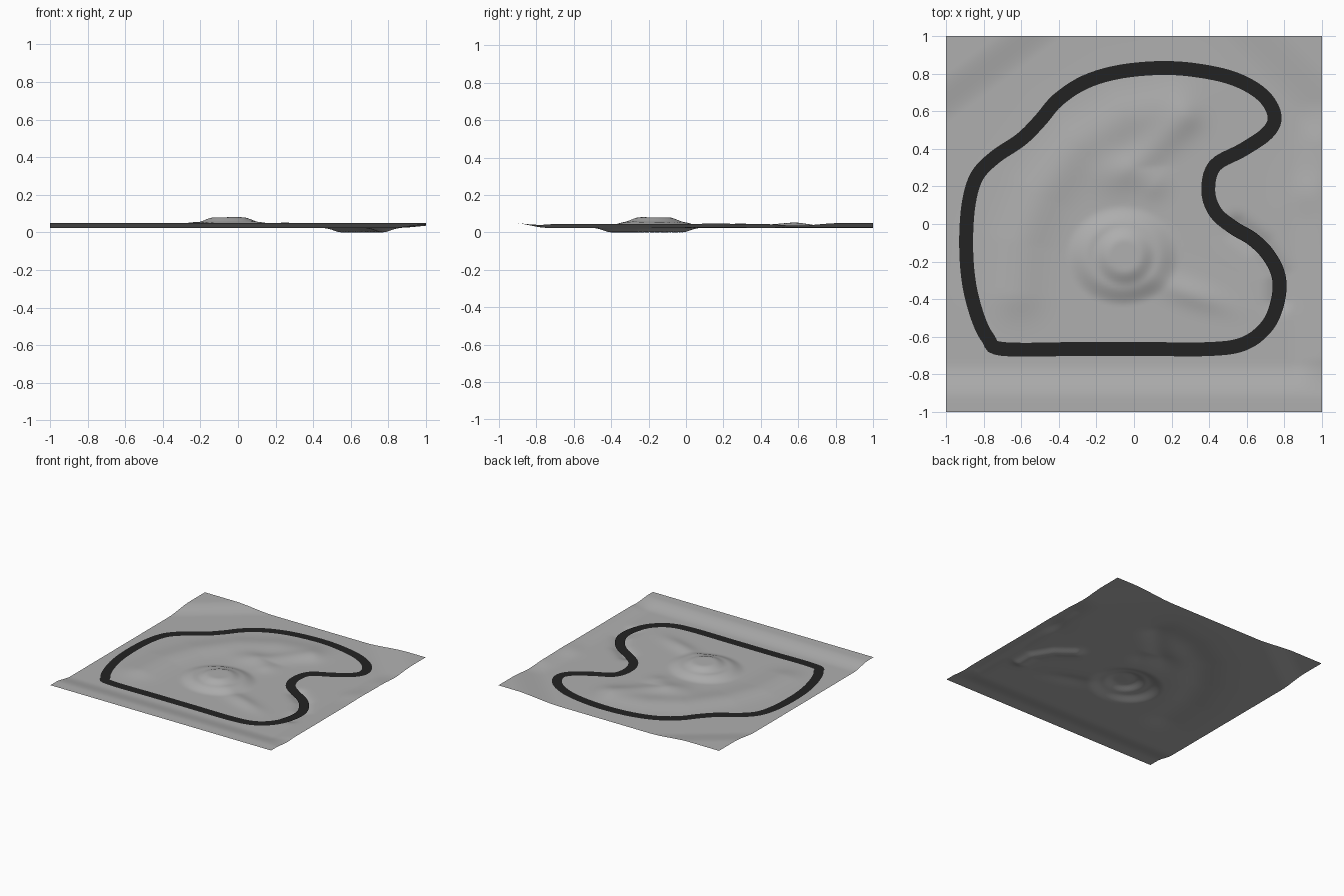
import bpy, bmesh, math
from mathutils import Vector

if "Cube" in bpy.data.objects:
    bpy.data.objects.remove(bpy.data.objects["Cube"])

BASE = 0.030      # level ground the track lies on


def material(name, rgb):
    m = bpy.data.materials.new(name)
    m.diffuse_color = (*rgb, 1)
    m.use_nodes = True
    m.node_tree.nodes["Principled BSDF"].inputs["Base Color"].default_value = m.diffuse_color
    return m


def step(a, b, t):
    t = max(0.0, min(1.0, (t - a) / (b - a)))
    return t * t * (3 - 2 * t)


def blob(x, y, cx, cy, rx, ry, ang=0.0):
    c, s = math.cos(ang), math.sin(ang)
    u, v = (x - cx) * c + (y - cy) * s, (y - cy) * c - (x - cx) * s
    return math.exp(-(u / rx) ** 2 - (v / ry) ** 2)


def path_dist(x, y, pts):
    best = 9.0
    for (ax, ay), (bx, by) in zip(pts, pts[1:]):
        dx, dy = bx - ax, by - ay
        t = max(0, min(1, ((x - ax) * dx + (y - ay) * dy) / (dx * dx + dy * dy)))
        best = min(best, math.hypot(x - ax - t * dx, y - ay - t * dy))
    return best


CRESCENT = [(0.22, 0.62), (-0.05, 0.57), (-0.3, 0.42), (-0.5, 0.16), (-0.6, -0.1), (-0.62, -0.36)]
SPUR = [(0.1, 0.22), (0.0, 0.3), (0.12, 0.42), (0.27, 0.56)]
TRENCH = [(0.55, -0.02), (0.68, -0.12), (0.77, -0.27), (0.77, -0.4)]


def height(x, y):
    z = BASE
    # central terraced hill with a tail to the right
    d = math.hypot((x + 0.06) / 0.29, (y + 0.17) / 0.255)
    z += 0.030 * step(1.05, 0.62, d)
    z += 0.026 * step(1.0, 0.45, math.hypot(x + 0.05, y + 0.17) / 0.17)
    z += 0.016 * blob(x, y, 0.3, -0.37, 0.2, 0.065, -0.35)
    # crescent ridge and the spur beside it
    z += 0.018 * math.exp(-(path_dist(x, y, CRESCENT) / 0.13) ** 2)
    z += 0.014 * math.exp(-(path_dist(x, y, SPUR) / 0.085) ** 2)
    z += 0.016 * blob(x, y, -0.1, 0.27, 0.12, 0.11)
    # raised outer rim
    z += 0.027 * step(-0.74, -0.93, y)
    z += 0.024 * step(1.28, 1.55, y - 0.75 * x)
    z += 0.020 * step(0.84, 1.0, x) * step(0.66, 0.42, y) * step(-0.9, -0.7, y)
    z += 0.026 * step(1.45, 1.85, x + y)
    z += 0.008 * blob(x, y, 0.92, 0.16, 0.08, 0.1)
    # hollow under the right-hand bend
    z -= 0.024 * math.exp(-(path_dist(x, y, TRENCH) / 0.055) ** 2)
    return z


def add(name, bm, mat):
    bm.normal_update()
    me = bpy.data.meshes.new(name)
    bm.to_mesh(me)
    bm.free()
    me.materials.append(mat)
    for p in me.polygons:
        p.use_smooth = True
    ob = bpy.data.objects.new(name, me)
    bpy.context.collection.objects.link(ob)
    return ob


# ground sheet
bm = bmesh.new()
bmesh.ops.create_grid(bm, x_segments=120, y_segments=120, size=1.0)
for v in bm.verts:
    v.co.z = height(v.co.x, v.co.y)
low = min(v.co.z for v in bm.verts)
add("ground", bm, material("grey ground", (0.43, 0.43, 0.43)))

# race track: smooth closed ribbon through centre-line points
CENTRE = [
    (-0.70, -0.665), (-0.3, -0.665), (0.05, -0.665), (0.41, -0.665), (0.59, -0.635),
    (0.71, -0.54), (0.765, -0.41), (0.77, -0.28), (0.715, -0.165), (0.63, -0.08),
    (0.53, -0.02), (0.435, 0.06), (0.395, 0.175), (0.43, 0.31), (0.58, 0.395),
    (0.71, 0.485), (0.748, 0.575), (0.685, 0.685), (0.54, 0.77), (0.35, 0.815),
    (0.15, 0.83), (-0.075, 0.81), (-0.26, 0.755), (-0.405, 0.66), (-0.50, 0.55),
    (-0.60, 0.45), (-0.74, 0.355), (-0.835, 0.255), (-0.88, 0.105), (-0.893, -0.11),
    (-0.877, -0.32), (-0.83, -0.50), (-0.775, -0.61)]
P = [Vector(p) for p in CENTRE]
n, SUB, HALF = len(P), 5, 0.037
line = []
for i in range(n):
    a, b, c, d = (P[(i + k) % n] for k in (-1, 0, 1, 2))
    for k in range(SUB):
        t = k / SUB
        line.append(0.5 * (2 * b + (c - a) * t + (2 * a - 5 * b + 4 * c - d) * t * t
                           + (3 * b - a - 3 * c + d) * t ** 3))
bm = bmesh.new()
rails = []
m = len(line)
for i, p in enumerate(line):
    tan = (line[(i + 1) % m] - line[i - 1]).normalized()
    nor = Vector((tan.y, -tan.x)) * HALF
    row = []
    for s in (-1, 0, 1):
        q = p + nor * s
        row.append(bm.verts.new((q.x, q.y, max(BASE, height(q.x, q.y)) + 0.002)))
    rails.append(row)
for i in range(m):
    r, s = rails[i], rails[(i + 1) % m]
    for k in (0, 1):
        bm.faces.new((r[k], r[k + 1], s[k + 1], s[k]))
bmesh.ops.recalc_face_normals(bm, faces=bm.faces)
bm.normal_update()
if sum(f.normal.z for f in bm.faces) < 0:
    bmesh.ops.reverse_faces(bm, faces=bm.faces)
add("race_track", bm, material("black asphalt", (0.016, 0.016, 0.016)))

# rest the lowest point of the ground on z = 0
for ob in bpy.data.objects:
    ob.location.z = -low
